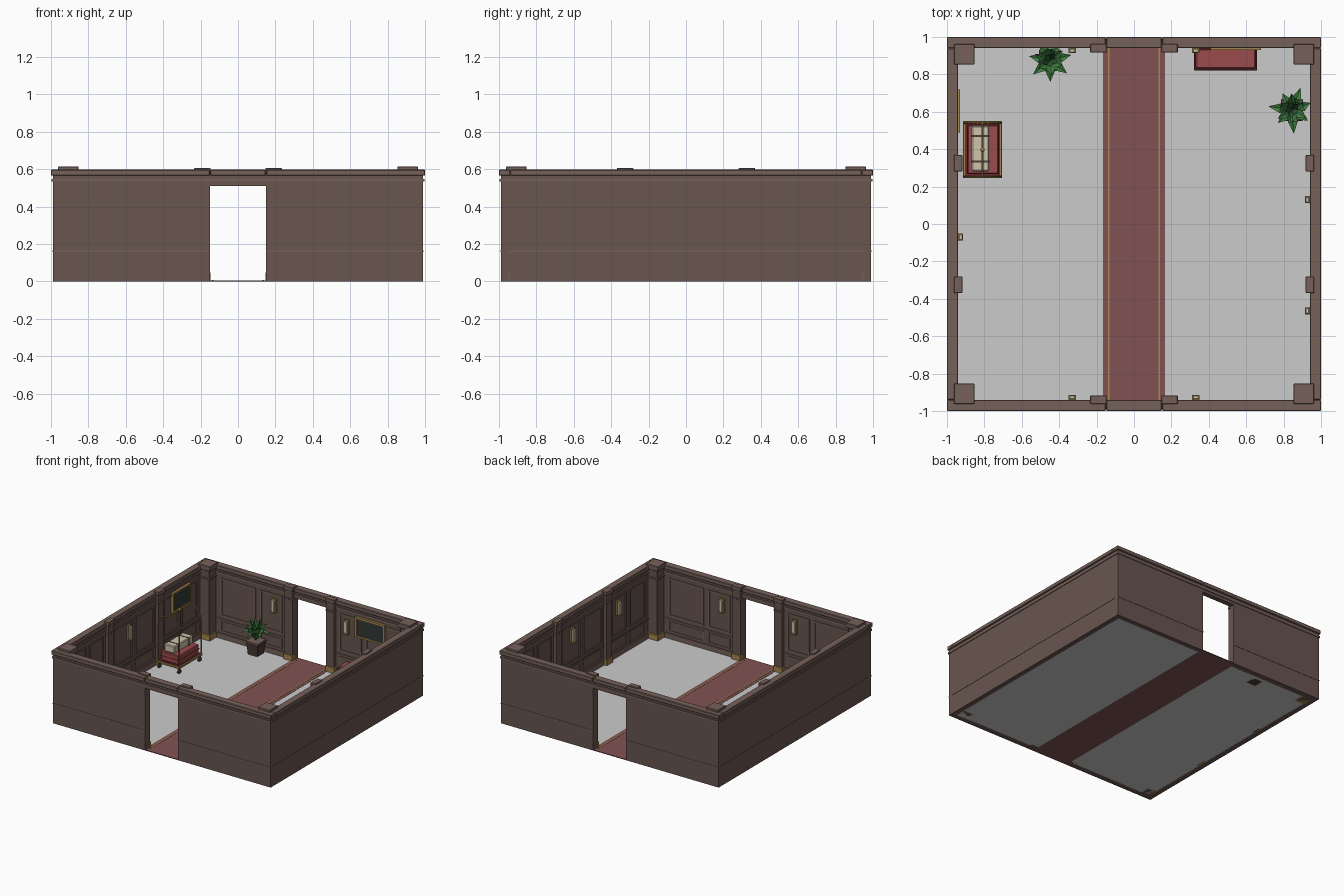
import bpy, bmesh, math
from mathutils import Vector, Matrix

if "Cube" in bpy.data.objects:
    bpy.data.objects.remove(bpy.data.objects["Cube"])


def mat(name, r, g, b):
    m = bpy.data.materials.new(name)
    m.diffuse_color = (r, g, b, 1)
    m.use_nodes = True
    m.node_tree.nodes["Principled BSDF"].inputs["Base Color"].default_value = m.diffuse_color
    return m


WOOD = mat("wall_wood", .14, .092, .078)
TRIM = mat("trim_wood", .18, .12, .10)
DARK = mat("dark_wood", .07, .045, .035)
BRASS = mat("brass", .36, .23, .07)
RED = mat("red_fabric", .33, .07, .075)
WINE = mat("wine_edge", .16, .02, .03)
CARPET = mat("carpet_red", .22, .085, .085)
CREAM = mat("cream", .62, .56, .42)
BLACK = mat("dark_canvas", .03, .04, .035)
LEAF = mat("leaf_green", .05, .2, .05)
LEAF2 = mat("young_leaf_green", .03, .12, .04)


def finish(name, bm, m, bevel=0):
    bmesh.ops.recalc_face_normals(bm, faces=bm.faces)
    me = bpy.data.meshes.new(name)
    bm.to_mesh(me)
    bm.free()
    ob = bpy.data.objects.new(name, me)
    bpy.context.collection.objects.link(ob)
    if m:
        me.materials.append(m)
    if bevel:
        mod = ob.modifiers.new("bevel", "BEVEL")
        mod.width, mod.segments = bevel, 1
    return ob


def boxes(name, items, m, bevel=0):
    """Each item: (x0, x1, y0, y1, z0, z1)."""
    bm = bmesh.new()
    for x0, x1, y0, y1, z0, z1 in items:
        mx = Matrix.Translation(((x0 + x1) / 2, (y0 + y1) / 2, (z0 + z1) / 2)) @ \
            Matrix.Diagonal((abs(x1 - x0), abs(y1 - y0), abs(z1 - z0), 1))
        bmesh.ops.create_cube(bm, size=1, matrix=mx)
    return finish(name, bm, m, bevel)


def on(side, u0, u1, d0, d1, z0, z1):
    """Box on a wall: u along it, d outward from the room centre."""
    s = -1 if side in ("front", "left") else 1
    if side in ("front", "back"):
        return (u0, u1, s * d0, s * d1, z0, z1)
    return (s * d0, s * d1, u0, u1, z0, z1)


def frame(side, u0, u1, z0, z1, d0, d1, t):
    return [on(side, u0, u1, d0, d1, z0, z0 + t), on(side, u0, u1, d0, d1, z1 - t, z1),
            on(side, u0, u0 + t, d0, d1, z0 + t, z1 - t), on(side, u1 - t, u1, d0, d1, z0 + t, z1 - t)]


# floor and runner carpet
boxes("floor", [(s * .165, s * .95, -.95, .95, 0, .004) for s in (-1, 1)], None)
boxes("runner_carpet", [(-.165, .165, -.95, .95, 0, .006), (-.15, .15, -.99, .99, 0, .006)], CARPET)
boxes("carpet_stripe", [(s * .13, s * .14, -.95, .95, .004, .008) for s in (-1, 1)],
      mat("carpet_gold", .4, .24, .1))

# walls, mouldings, pilasters and panels
for side in ("front", "back", "left", "right"):
    door = side in ("front", "back")
    end = .99 if door else .95
    runs = [(-end, -.15), (.15, end)] if door else [(-end, end)]
    wall = [on(side, a, b, .95, .99, 0, .575) for a, b in runs]
    if door:
        wall.append(on(side, -.15, .15, .95, .99, .51, .575))
    boxes(side + "_wall", wall, WOOD)

    e = 1.0 if door else .94
    caps = [(-e, -.152), (-.148, .148), (.152, e)] if door else [(-e, e)]
    boxes(side + "_cornice", [on(side, a, b, .94, 1, .565, .598) for a, b in caps], TRIM, .004)
    boxes(side + "_cornice_step", [on(side, -.995, .995, .943, .996, .533, .547)], TRIM)
    rails = [on(side, a, b, .943, .993, .158, .166) for a, b in runs]
    rails += [on(side, a, b, .941, .95, 0, .045) for a, b in runs]
    boxes(side + "_rails", rails, TRIM)

    pil = (.19,) if door else (.325,)
    shafts, tops, feet = [], [], []
    for p in pil:
        for s in (-1, 1):
            w = .037
            shafts.append(on(side, s * p - w, s * p + w, .925, .955, 0, .59))
            tops.append(on(side, s * p - .044, s * p + .044, .917, .963, .575, .607))
            tops.append(on(side, s * p - .041, s * p + .041, .921, .95, .5, .515))
            feet.append(on(side, s * p - .043, s * p + .043, .918, .95, 0, .05))
    boxes(side + "_pilasters", shafts, WOOD)
    boxes(side + "_pilaster_caps", tops, TRIM, .003)
    boxes(side + "_pilaster_feet", feet, BRASS, .003)

    if door:
        bays = [(-.82, -.5), (-.46, -.26), (.26, .46), (.5, .82)]
    else:
        bays = [(-.82, -.62), (-.58, -.39), (-.26, -.02), (.02, .26), (.39, .58), (.62, .82)]
    bars = []
    for a, b in bays:
        bars += frame(side, a, b, .19, .5, .943, .95, .012)
        bars += frame(side, a, b, .06, .145, .945, .95, .008)
    boxes(side + "_panel_mouldings", bars, TRIM)

# corner posts
corners = [(i, j) for i in (-1, 1) for j in (-1, 1)]


def post(name, a, b, z0, z1, m, bevel=.003):
    boxes(name, [(i * a, i * b, j * a, j * b, z0, z1) for i, j in corners], m, bevel)


post("corner_posts", .866, .955, 0, .6, WOOD)
post("corner_post_caps", .853, .962, .575, .615, TRIM)
post("corner_post_collars", .859, .95, .5, .515, TRIM)
post("corner_post_feet", .856, .955, 0, .05, BRASS)

# wall sconces
plates, glass = [], []
for side, u in [("left", -.07), ("right", .13), ("right", -.465), ("back", -.33),
                ("back", .33), ("front", -.33), ("front", .33)]:
    plates += [on(side, u - .02, u + .02, .935, .95, .35, .465),
               on(side, u - .019, u + .019, .914, .94, .35, .36)]
    glass.append(on(side, u - .015, u + .015, .917, .936, .36, .458))
boxes("sconce_plates", plates, BRASS)
boxes("sconce_glass", glass, CREAM, .003)

# framed pictures
for side, a, b in [("left", .49, .72), ("back", .41, .68)]:
    boxes(side + "_picture_frame", frame(side, a, b, .35, .515, .93, .95, .014), BRASS)
    boxes(side + "_picture", [on(side, a + .01, b - .01, .937, .95, .36, .505)], BLACK)

# bench against the back wall
boxes("bench_cushion", [(.33, .65, .83, .935, .1, .13)], RED, .006)
boxes("bench_base", [(.322, .658, .82, .942, .08, .112)], WINE, .003)
boxes("bench_legs", [(x, x + .025, y, y + .025, 0, .085) for x in (.33, .625) for y in (.83, .91)], DARK)


# potted plants
def frustum(name, x, y, z0, z1, r0, r1, m):
    bm = bmesh.new()
    bmesh.ops.create_cone(bm, cap_ends=True, segments=4, radius1=r0 * 2 ** .5, radius2=r1 * 2 ** .5,
                          depth=z1 - z0, matrix=Matrix.Translation((x, y, (z0 + z1) / 2)) @ Matrix.Rotation(math.pi / 4, 4, 'Z'))
    finish(name, bm, m)


def leaves(name, x, y, n, turn, reach, z_mid, z_tip, w, m):
    bm = bmesh.new()
    for k in range(n):
        a = turn + k * math.tau / n
        rot = Matrix.Rotation(a, 3, 'Z')
        r = reach * (1 + .12 * math.sin(3.1 * k + turn))
        pts = [(0, 0, .11), (r * .5, w, z_mid), (r, 0, z_tip), (r * .5, -w, z_mid), (r * .5, 0, z_mid - .012)]
        v = []
        for p in pts:
            q = rot @ Vector(p) + Vector((x, y, 0))
            v.append(bm.verts.new((min(q.x, .943), min(q.y, .943), q.z)))
        for i in range(4):
            bm.faces.new((v[i], v[(i + 1) % 4], v[4]))
    finish(name, bm, m)


for tag, x, y, t in [("back", -.45, .875, .25), ("right", .845, .61, 1.2)]:
    frustum(tag + "_pot", x, y, 0, .1, .042, .052, DARK)
    boxes(tag + "_pot_rim", [(x - .058, x + .058, y - .058, y + .058, .098, .115)], TRIM, .003)
    leaves(tag + "_low_leaves", x, y, 7, t, .115, .2, .18, .026, LEAF)
    leaves(tag + "_mid_leaves", x, y, 6, t + .4, .08, .22, .25, .024, LEAF)
    leaves(tag + "_top_leaves", x, y, 5, t + .8, .042, .22, .3, .018, LEAF2)

# luggage cart
X0, X1, Y0, Y1 = -.915, -.705, .245, .55
CX, CY = (X0 + X1) / 2, (Y0 + Y1) / 2
boxes("cart_deck", [(X0, X1, Y0, Y1, .045, .062)], BRASS, .003)
boxes("cart_mat", [(X0 + .012, X1 - .012, Y0 + .012, Y1 - .012, .06, .066)], WINE)
bm = bmesh.new()
for x in (X0 + .015, X1 - .015):
    for y in (Y0 + .02, Y1 - .02):
        bmesh.ops.create_cone(bm, cap_ends=True, segments=12, radius1=.018, radius2=.018, depth=.014,
                              matrix=Matrix.Translation((x, y, .018)) @ Matrix.Rotation(math.pi / 2, 4, 'Y'))
        bmesh.ops.create_cube(bm, size=1, matrix=Matrix.Translation((x, y, .038)) @ Matrix.Diagonal((.018, .012, .02, 1)))
finish("cart_casters", bm, DARK)


def tube(name, paths, r):
    cu = bpy.data.curves.new(name, "CURVE")
    cu.dimensions, cu.bevel_depth, cu.bevel_resolution, cu.use_fill_caps = "3D", r, 1, True
    for pts in paths:
        sp = cu.splines.new("POLY")
        sp.points.add(len(pts) - 1)
        for p, c in zip(sp.points, pts):
            p.co = (*c, 1)
    ob = bpy.data.objects.new(name, cu)
    bpy.context.collection.objects.link(ob)
    cu.materials.append(BRASS)


R = (X1 - X0) / 2 - .008
arc = [(CX + R * math.cos(i * math.pi / 12), .34 + .105 * math.sin(i * math.pi / 12)) for i in range(13)]
hoop = [(CX + R, .05)] + arc + [(CX - R, .05)]
tube("cart_hoops", [[(x, y, z) for x, z in hoop] for y in (Y0 + .01, Y1 - .01)], .005)
tube("cart_top_rail", [[(CX, Y0 + .01, .445), (CX, Y1 - .01, .445)]], .005)
bm = bmesh.new()
bmesh.ops.create_uvsphere(bm, u_segments=10, v_segments=6, radius=.012, matrix=Matrix.Translation((CX, CY, .452)))
finish("cart_knob", bm, BRASS)

# suitcases
boxes("large_suitcase", [(-.89, -.725, .268, .53, .066, .14)], RED, .006)
boxes("large_suitcase_band", [(-.892, -.723, .266, .532, .1, .106)], WINE)
boxes("small_suitcase", [(-.868, -.775, .282, .525, .14, .2)], CREAM, .006)
boxes("small_suitcase_straps", [(-.87, -.773, y, y + .01, .139, .202) for y in (.33, .465)], DARK)
